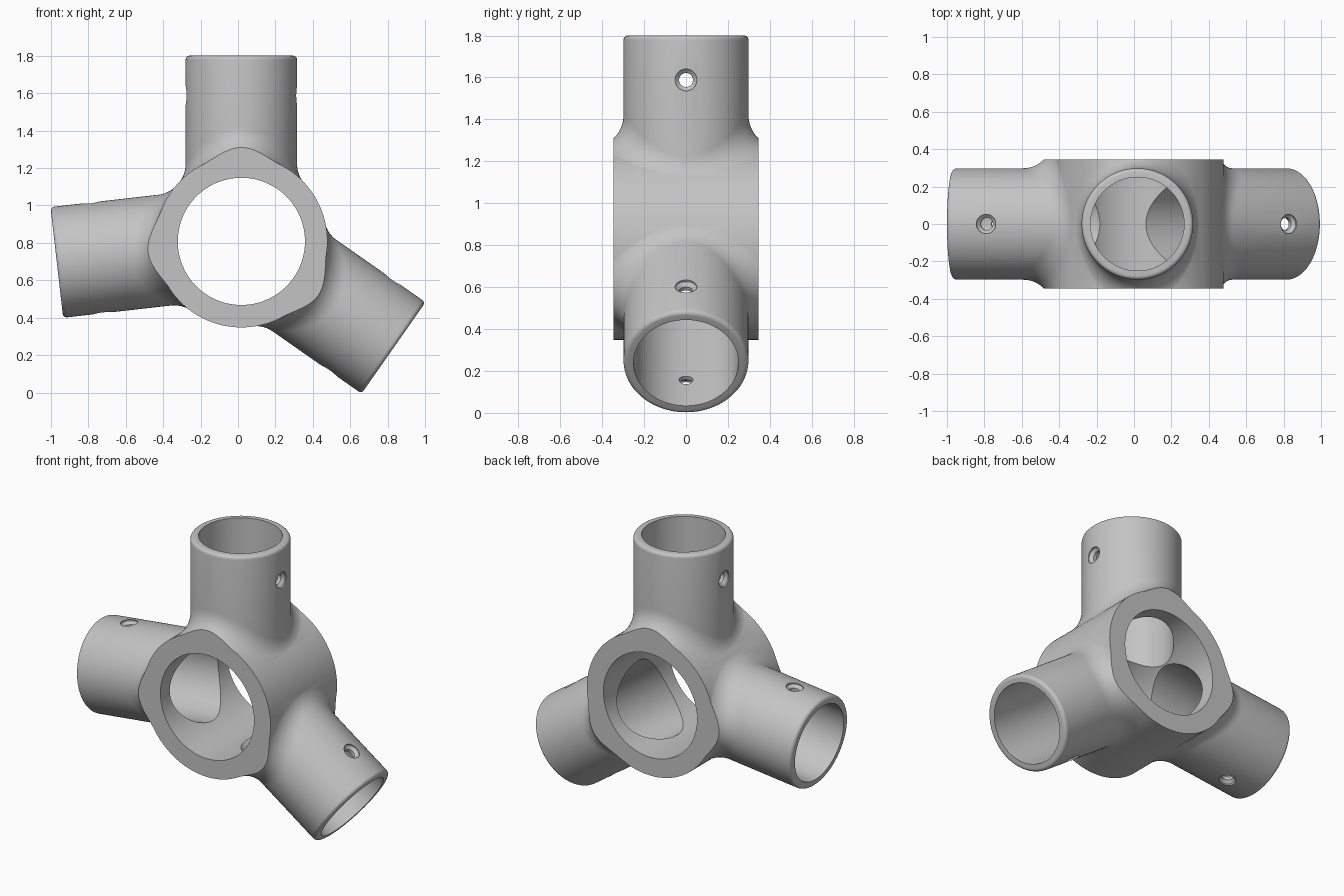
import bpy, bmesh
from math import sin, cos, pi, radians, sqrt
from mathutils import Matrix, Vector

if "Cube" in bpy.data.objects:
    bpy.data.objects.remove(bpy.data.objects["Cube"])

HUB_R, HUB_BORE, HUB_HALF = 0.46, 0.34, 0.345
TUBE_R, TUBE_BORE, TUBE_LEN = 0.298, 0.25, 0.993
FILLET, EDGE = 0.155, 0.022
SCREW_AT = 0.78
SEG = 96
CENTRE = Matrix.Translation((0.018, 0, 0.808))
ANGLES = (90, -35, 186.5)

grey = bpy.data.materials.new("light grey")
grey.use_nodes = True
colour = (0.55, 0.55, 0.55, 1)
grey.diffuse_color = colour
grey.node_tree.nodes["Principled BSDF"].inputs["Base Color"].default_value = colour


def loft(name, rings, matrix):
    """Closed solid skinned over a list of equal-length rings of points."""
    bm = bmesh.new()
    loops = [[bm.verts.new(p) for p in ring] for ring in rings]
    for a, b in zip(loops, loops[1:]):
        n = len(a)
        for i in range(n):
            j = (i + 1) % n
            bm.faces.new((a[i], a[j], b[j], b[i]))
    bm.faces.new(loops[0][::-1])
    bm.faces.new(loops[-1])
    bmesh.ops.recalc_face_normals(bm, faces=bm.faces)
    bm.transform(matrix)
    mesh = bpy.data.meshes.new(name)
    bm.to_mesh(mesh)
    bm.free()
    mesh.materials.append(grey)
    obj = bpy.data.objects.new(name, mesh)
    bpy.context.collection.objects.link(obj)
    return obj


def lathe(name, profile, matrix, seg=SEG):
    """Solid of revolution about local z from (radius, z) pairs."""
    turns = [2 * pi * i / seg for i in range(seg)]
    return loft(name, [[(r * cos(t), r * sin(t), z) for t in turns]
                       for r, z in profile], matrix)


def sleeve(name, matrix):
    """Tube with a rolling-ball fillet flowing into the hub."""
    hub = HUB_R - 0.002
    columns = []
    for i in range(SEG):
        t = 2 * pi * i / SEG
        c, s = cos(t), sin(t)
        a = TUBE_R + FILLET
        ball = Vector((a * c, a * s, sqrt((hub + FILLET) ** 2 - (a * c) ** 2)))
        to_hub = Vector((-ball.x, 0, -ball.z)).normalized()
        to_tube = Vector((-c, -s, 0))
        foot = ball + FILLET * to_hub
        column = [Vector((foot.x * 0.3, foot.y * 0.3, 0.1))]
        steps = 12
        for k in range(steps + 1):
            column.append(ball + FILLET * to_hub.slerp(to_tube, k / steps))
        for k in range(6):
            e = pi / 2 * k / 5
            r = TUBE_R - EDGE * (1 - cos(e))
            column.append(Vector((r * c, r * s, TUBE_LEN - EDGE * (1 - sin(e)))))
        columns.append(column)
    return loft(name, list(zip(*columns)), matrix)


def combine(target, other, operation):
    """Boolean the other solid into the target, then discard it."""
    mod = target.modifiers.new(operation, "BOOLEAN")
    mod.operation, mod.solver, mod.object = operation, "EXACT", other
    bpy.context.view_layer.update()
    graph = bpy.context.evaluated_depsgraph_get()
    mesh = bpy.data.meshes.new_from_object(target.evaluated_get(graph))
    target.modifiers.clear()
    target.data = mesh
    bpy.data.objects.remove(other)


# Hub along y, left long so that the slab trims it with the fillets
along_y = CENTRE @ Matrix.Rotation(pi / 2, 4, "X")
connector = lathe("tube_connector", [(HUB_R, -0.6), (HUB_R, 0.6)], along_y, 128)
frames = [CENTRE @ Matrix.Rotation(pi / 2 - radians(a), 4, "Y") for a in ANGLES]

# Three filleted tubes
for frame in frames:
    combine(connector, sleeve("tube_sleeve", frame), "UNION")

# Flat front and back
slab = lathe("trim_slab", [(2, -HUB_HALF), (2, HUB_HALF)], along_y, 4)
combine(connector, slab, "INTERSECT")

# Hub bore, tube bores
combine(connector, lathe("hub_bore", [(HUB_BORE, -1), (HUB_BORE, 1)], along_y, 128),
        "DIFFERENCE")
for frame in frames:
    combine(connector, lathe("tube_bore", [(TUBE_BORE, 0), (TUBE_BORE, 1.2)], frame),
            "DIFFERENCE")

# Countersunk screw holes through both walls of each tube
half = [(0.033, 0.27), (0.052, 0.287), (0.052, 0.36)]
screw = [(r, -z) for r, z in reversed(half)] + half
for frame in frames:
    across = frame @ Matrix.Translation((0, 0, SCREW_AT)) @ Matrix.Rotation(pi / 2, 4, "Y")
    combine(connector, lathe("screw_hole", screw, across, 32), "DIFFERENCE")

# Smooth curved walls, sharp rims
bpy.ops.object.select_all(action="DESELECT")
connector.select_set(True)
bpy.context.view_layer.objects.active = connector
bpy.ops.object.shade_smooth_by_angle(angle=radians(30))
